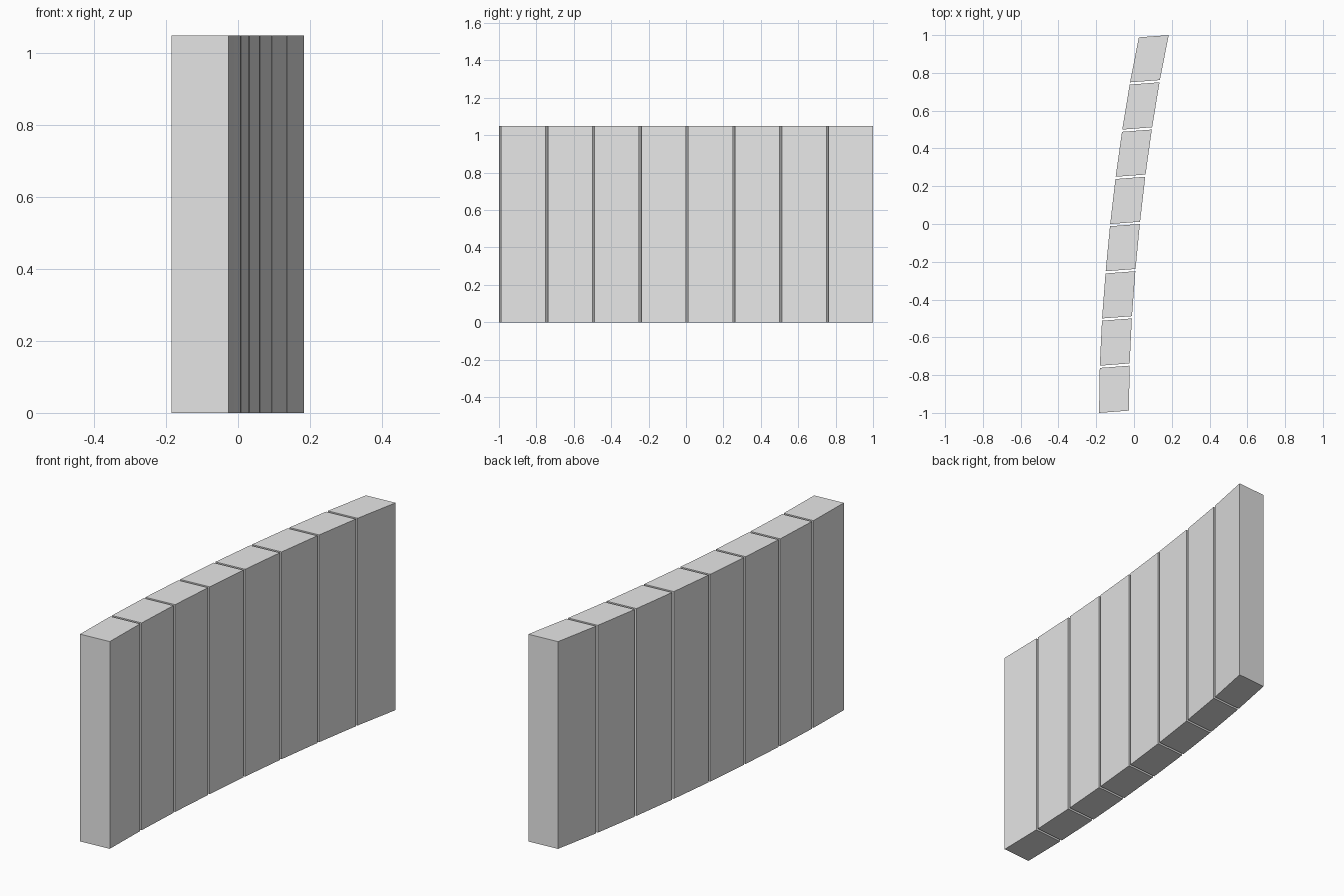
import bpy
import bmesh

cube = bpy.data.objects.get("Cube")
if cube:
    bpy.data.objects.remove(cube, do_unlink=True)

HEIGHT = 1.05
THICKNESS = 0.158
SKEW = 0.012     # end cuts run slightly off square
PITCH = 0.25
GAP = 0.012
# x of the wall's right-hand side at each seam, from front to back
SEAMS = [-0.185, -0.181, -0.169, -0.15, -0.126, -0.097, -0.062, -0.021, 0.028]

grey = bpy.data.materials.new("light_grey")
grey.use_nodes = True
grey.diffuse_color = (0.8, 0.8, 0.8, 1)
grey.node_tree.nodes["Principled BSDF"].inputs["Base Color"].default_value = (0.8, 0.8, 0.8, 1)


def make_panel(name, start, end):
    """Extrude a skewed footprint between two points into an upright panel."""
    (x0, y0), (x1, y1) = start, end
    footprint = [(x0, y0), (x0 + THICKNESS, y0 + SKEW),
                 (x1 + THICKNESS, y1 + SKEW), (x1, y1)]
    bm = bmesh.new()
    base = bm.faces.new([bm.verts.new((x, y, 0)) for x, y in footprint])
    top = bmesh.ops.extrude_face_region(bm, geom=[base])["geom"]
    bmesh.ops.translate(bm, vec=(0, 0, HEIGHT),
                        verts=[v for v in top if isinstance(v, bmesh.types.BMVert)])
    bmesh.ops.recalc_face_normals(bm, faces=bm.faces)
    mesh = bpy.data.meshes.new(name)
    bm.to_mesh(mesh)
    bm.free()
    mesh.materials.append(grey)
    bpy.context.collection.objects.link(bpy.data.objects.new(name, mesh))


# Row of panels following the curve, each stopping short of the next seam
fill = 1 - GAP / PITCH
for i, (xa, xb) in enumerate(zip(SEAMS, SEAMS[1:])):
    y = -1 + i * PITCH
    make_panel(f"wall_panel_{i + 1}", (xa, y),
               (xa + (xb - xa) * fill, y + PITCH * fill))
